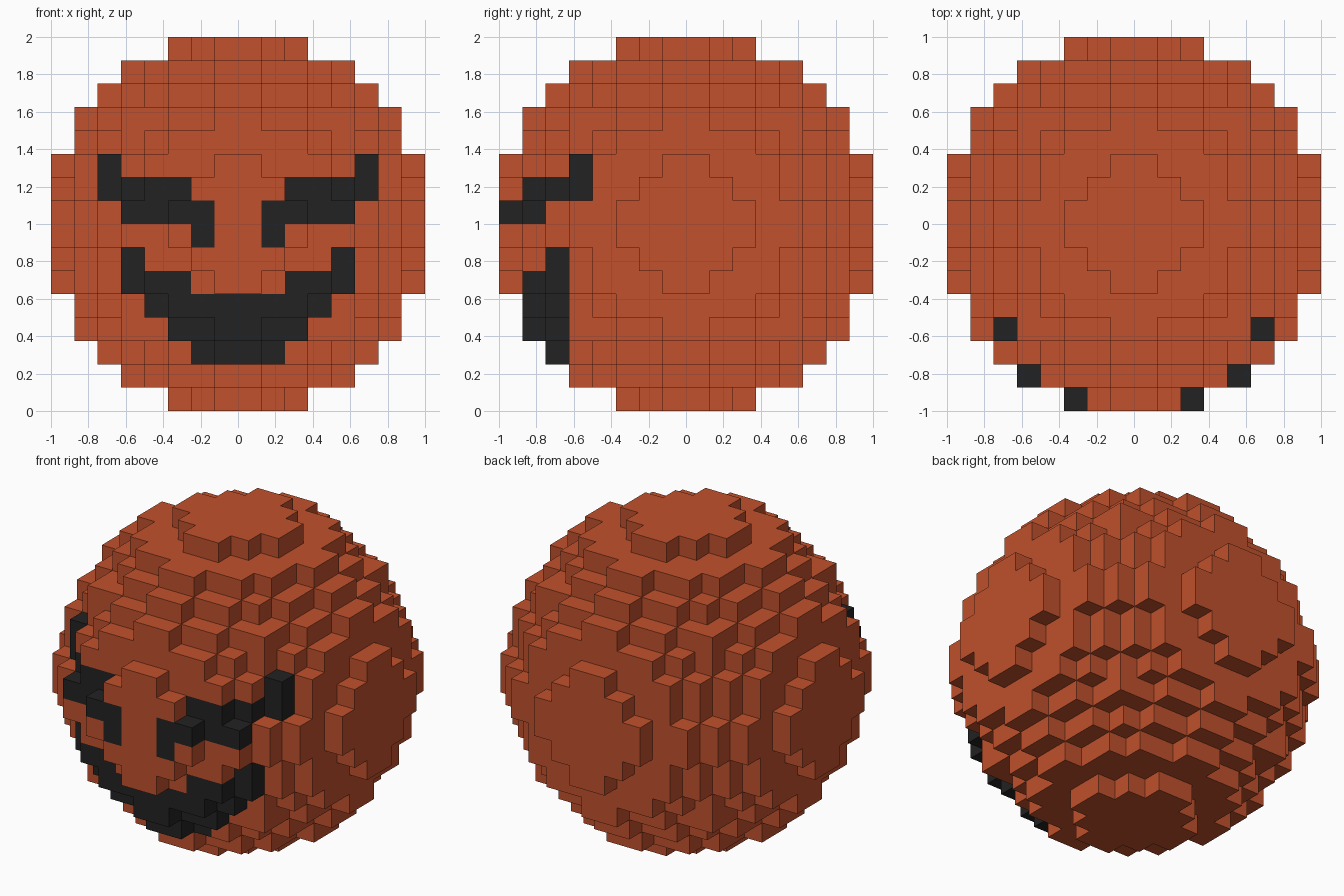
import bpy
import bmesh
from mathutils import Vector

if "Cube" in bpy.data.objects:
    bpy.data.objects.remove(bpy.data.objects["Cube"], do_unlink=True)

N = 8              # blocks per radius
S = 1.0 / N        # block size
LIMIT = 75.5       # squared reach of a block's outermost corner


def material(name, rgb):
    mat = bpy.data.materials.new(name)
    mat.use_nodes = True
    mat.diffuse_color = (*rgb, 1)
    bsdf = mat.node_tree.nodes["Principled BSDF"]
    bsdf.inputs["Base Color"].default_value = (*rgb, 1)
    bsdf.inputs["Roughness"].default_value = 0.9
    return mat


orange = material("burnt_orange", (0.533, 0.082, 0.025))
black = material("charcoal", (0.016, 0.016, 0.016))


# Blocky sphere: a block belongs if its outer corner is within reach
def outer(i):
    return i + 1 if i >= 0 else -i


def inside(c):
    return sum(outer(i) ** 2 for i in c) <= LIMIT


blocks = {(x, y, z) for x in range(-N, N) for y in range(-N, N)
          for z in range(-N, N) if inside((x, y, z))}


def front_block(x, z):
    return (x, min(y for y in range(-N, N) if (x, y, z) in blocks), z)


# Face pattern on the +x half: block row -> first and last column
EYE = {2: (5, 5), 1: (2, 5), 0: (1, 4), -1: (1, 1)}
MOUTH = {-2: (4, 4), -3: (2, 4), -4: (0, 3), -5: (0, 2), -6: (0, 1)}


def pattern(rows, mirror):
    return {front_block(-1 - x if mirror else x, z)
            for z, (a, b) in rows.items() for x in range(a, b + 1)}


# Outer skin of a group of blocks
def build(name, group, mat):
    bm = bmesh.new()
    verts = {}

    def vert(p):
        if p not in verts:
            verts[p] = bm.verts.new(Vector(p) * S + Vector((0, 0, 1)))
        return verts[p]

    for block in sorted(group):
        for axis in range(3):
            for side in (0, 1):
                near = list(block)
                near[axis] += 2 * side - 1
                if tuple(near) in blocks:
                    continue
                u, v = (axis + 1) % 3, (axis + 2) % 3
                loop = []
                for du, dv in ((0, 0), (1, 0), (1, 1), (0, 1)):
                    p = list(block)
                    p[axis] += side
                    p[u] += du
                    p[v] += dv
                    loop.append(vert(tuple(p)))
                bm.faces.new(loop if side else loop[::-1])
    mesh = bpy.data.meshes.new(name)
    bm.to_mesh(mesh)
    bm.free()
    mesh.materials.append(mat)
    obj = bpy.data.objects.new(name, mesh)
    bpy.context.collection.objects.link(obj)


left_eye = pattern(EYE, False)
right_eye = pattern(EYE, True)
mouth = pattern(MOUTH, False) | pattern(MOUTH, True)

build("ball", blocks - left_eye - right_eye - mouth, orange)
build("left_eye", left_eye, black)
build("right_eye", right_eye, black)
build("mouth", mouth, black)
